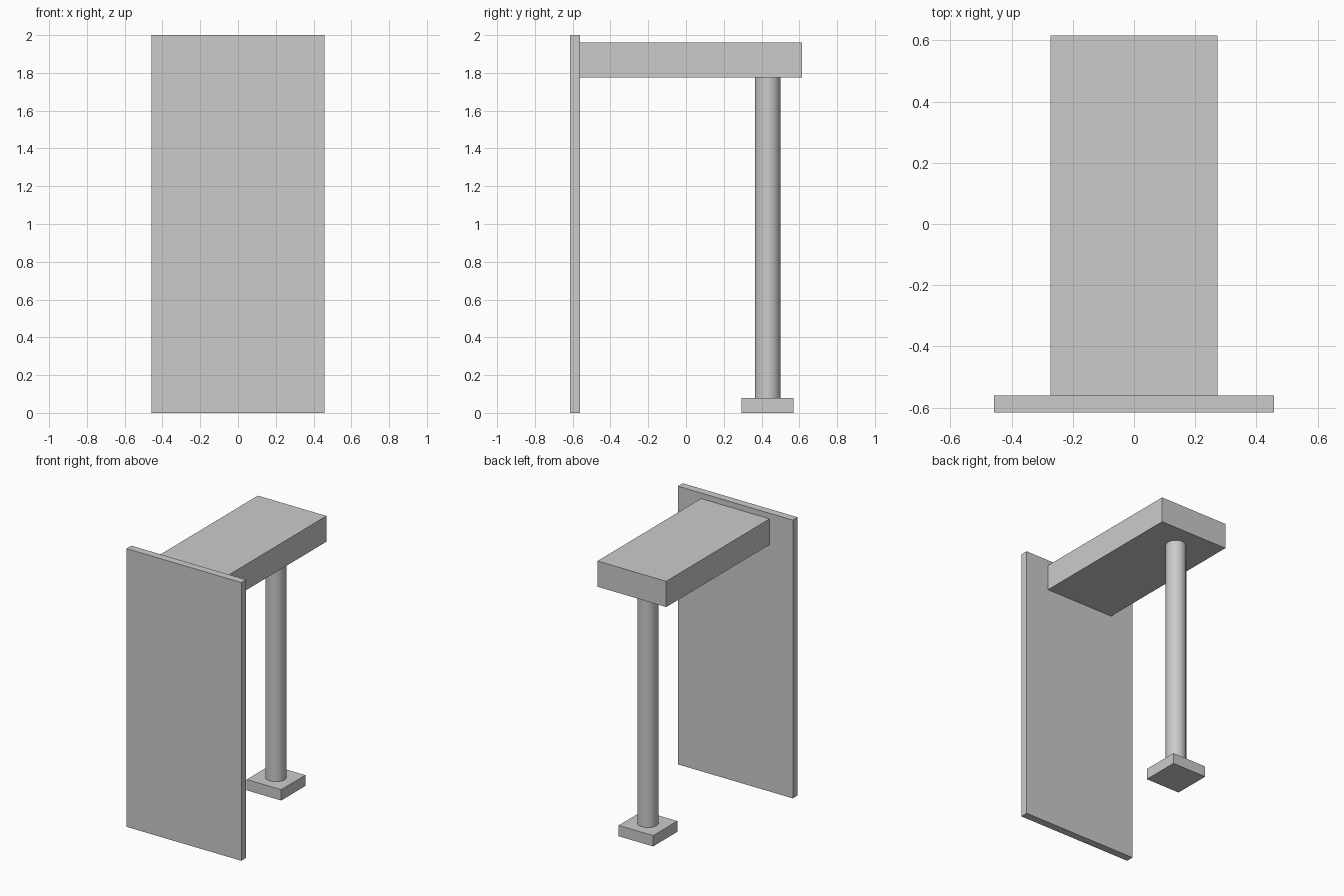
import bpy
import math

cube = bpy.data.objects.get("Cube")
if cube:
    bpy.data.objects.remove(cube, do_unlink=True)

grey = bpy.data.materials.new("plain_grey")
grey.use_nodes = True
COLOUR = (0.6, 0.6, 0.6, 1.0)
grey.diffuse_color = COLOUR
grey.node_tree.nodes["Principled BSDF"].inputs["Base Color"].default_value = COLOUR


def finish(name):
    obj = bpy.context.object
    obj.name = name
    obj.data.materials.append(grey)
    return obj


def box(name, width, y0, y1, z0, z1):
    """Box centred on x, spanning the given y and z ranges."""
    bpy.ops.mesh.primitive_cube_add(size=1, location=(0, (y0 + y1) / 2, (z0 + z1) / 2))
    bpy.context.object.scale = (width, y1 - y0, z1 - z0)
    bpy.ops.object.transform_apply(location=False, rotation=False, scale=True)
    return finish(name)


# Upright front panel and the beam reaching back from it
box("front_panel", 0.914, -0.615, -0.56, 0, 2)
box("top_beam", 0.546, -0.56, 0.615, 1.775, 1.96)

# Round post on a square foot, under the rear of the beam
POST_Y, FOOT, FOOT_TOP, BEAM_BOTTOM = 0.432, 0.274, 0.078, 1.775
box("post_foot", FOOT, POST_Y - FOOT / 2, POST_Y + FOOT / 2, 0, FOOT_TOP)
bpy.ops.mesh.primitive_cylinder_add(
    vertices=48, radius=0.068, depth=BEAM_BOTTOM - FOOT_TOP,
    location=(0, POST_Y, (FOOT_TOP + BEAM_BOTTOM) / 2))
finish("round_post")
bpy.ops.object.shade_smooth_by_angle(angle=math.radians(30))
